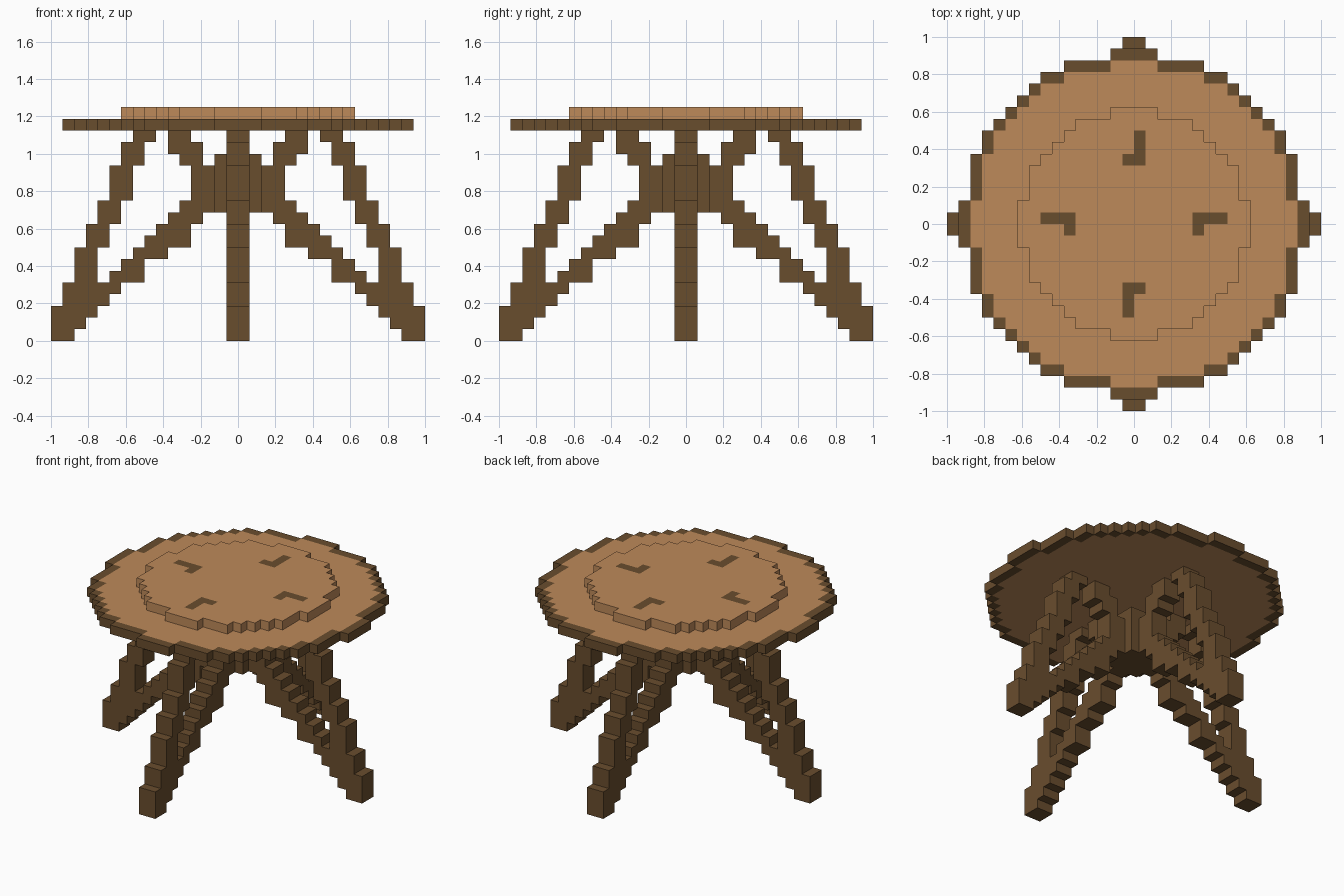
import bpy, bmesh, math
from mathutils import Vector

if "Cube" in bpy.data.objects:
    bpy.data.objects.remove(bpy.data.objects["Cube"], do_unlink=True)

U = 1 / 16  # edge length of one block


def make_material(name, color):
    m = bpy.data.materials.new(name)
    m.use_nodes = True
    m.diffuse_color = (*color, 1)
    bsdf = m.node_tree.nodes["Principled BSDF"]
    bsdf.inputs["Base Color"].default_value = (*color, 1)
    bsdf.inputs["Roughness"].default_value = 0.8
    return m


tan = make_material("tan wood", (0.515, 0.254, 0.102))
brown = make_material("dark brown wood", (0.141, 0.074, 0.027))


def disc(half_widths, z):
    """Blocky disc, symmetric in x and y, from the half width of each row."""
    cells = set()
    for row, half in enumerate(half_widths):
        for x in range(-half, half):
            cells |= {(x, row, z), (x, -row - 1, z)}
    return cells


def turn(cells, quarter_turns):
    """Turn cells about the vertical axis."""
    for _ in range(quarter_turns):
        cells = {(-y - 1, x, z) for x, y, z in cells}
    return cells


def beam(layers):
    """Two blocks wide; each entry is (layers from, to, cells from, to)."""
    return {(x, y, z) for z0, z1, x0, x1 in layers
            for z in range(z0, z1 + 1) for x in range(x0, x1 + 1) for y in (-1, 0)}


# Table top with a dark rim: a block belongs to the rim if a side is open
board = disc([15, 15, 14, 14, 14, 14, 13, 13, 12, 11, 10, 9, 8, 6, 2], 18)
steps = ((1, 0), (-1, 0), (0, 1), (0, -1))
rim = {(x, y, z) for x, y, z in board
       if any((x + a, y + b, z) not in board for a, b in steps)}

# Raised centre with four dark hooked inlays
raised = disc([10, 10, 9, 9, 9, 8, 7, 6, 5, 2], 19)
hook = {(0, 5, 19), (0, 6, 19), (0, 7, 19), (-1, 5, 19)}
left_hook = turn(hook, 1)
inlays = hook | turn(hook, 2) | left_hook | {(-x - 1, y, z) for x, y, z in left_hook}

# Splayed leg, lower brace and upper brace along +x
leg = beam([(0, 2, 14, 15), (3, 4, 13, 14), (5, 7, 12, 13), (8, 9, 11, 12),
            (10, 11, 10, 11), (12, 14, 9, 10), (15, 16, 8, 9), (17, 17, 7, 8)])
lower_brace = beam([(1, 1, 13, 13), (2, 2, 12, 13), (3, 3, 11, 12), (4, 4, 10, 12),
                    (5, 5, 8, 10), (6, 6, 8, 9), (7, 7, 6, 8), (8, 8, 4, 7),
                    (9, 9, 4, 6), (10, 10, 3, 5), (11, 11, 2, 4)])
upper_brace = beam([(12, 14, 2, 3), (15, 15, 3, 4), (16, 16, 3, 5), (17, 17, 4, 5)])
hub = {(x, y, z) for x in range(-2, 2) for y in range(-2, 2) for z in range(11, 16)}

parts = [("table_top", board - rim, tan), ("table_rim", rim, brown),
         ("raised_centre", raised - inlays, tan), ("centre_inlays", inlays, brown),
         ("brace_hub", hub, brown)]
for i, side in enumerate(("left", "back", "right", "front")):
    parts.append((side + "_leg", turn(leg, i), brown))
    parts.append((side + "_lower_brace", turn(lower_brace - leg, i) - hub, brown))
    parts.append((side + "_upper_brace", turn(upper_brace, i) - hub, brown))

solid = set().union(*(cells for _, cells, _ in parts))


def build(name, cells, material):
    """Skin the blocks with only their exposed faces."""
    bm = bmesh.new()
    for c in cells:
        for axis in range(3):
            for s in (-1, 1):
                n = list(c)
                n[axis] += s
                if tuple(n) in solid:
                    continue
                a, b = (axis + 1) % 3, (axis + 2) % 3
                corners = []
                for da, db in ((0, 0), (1, 0), (1, 1), (0, 1))[::s]:
                    p = Vector(c)
                    p[axis] += s > 0
                    p[a] += da
                    p[b] += db
                    corners.append(bm.verts.new(p * U))
                bm.faces.new(corners)
    bmesh.ops.remove_doubles(bm, verts=bm.verts, dist=U / 100)
    mesh = bpy.data.meshes.new(name)
    bm.to_mesh(mesh)
    bm.free()
    mesh.materials.append(material)
    bpy.context.collection.objects.link(bpy.data.objects.new(name, mesh))


for part in parts:
    build(*part)
